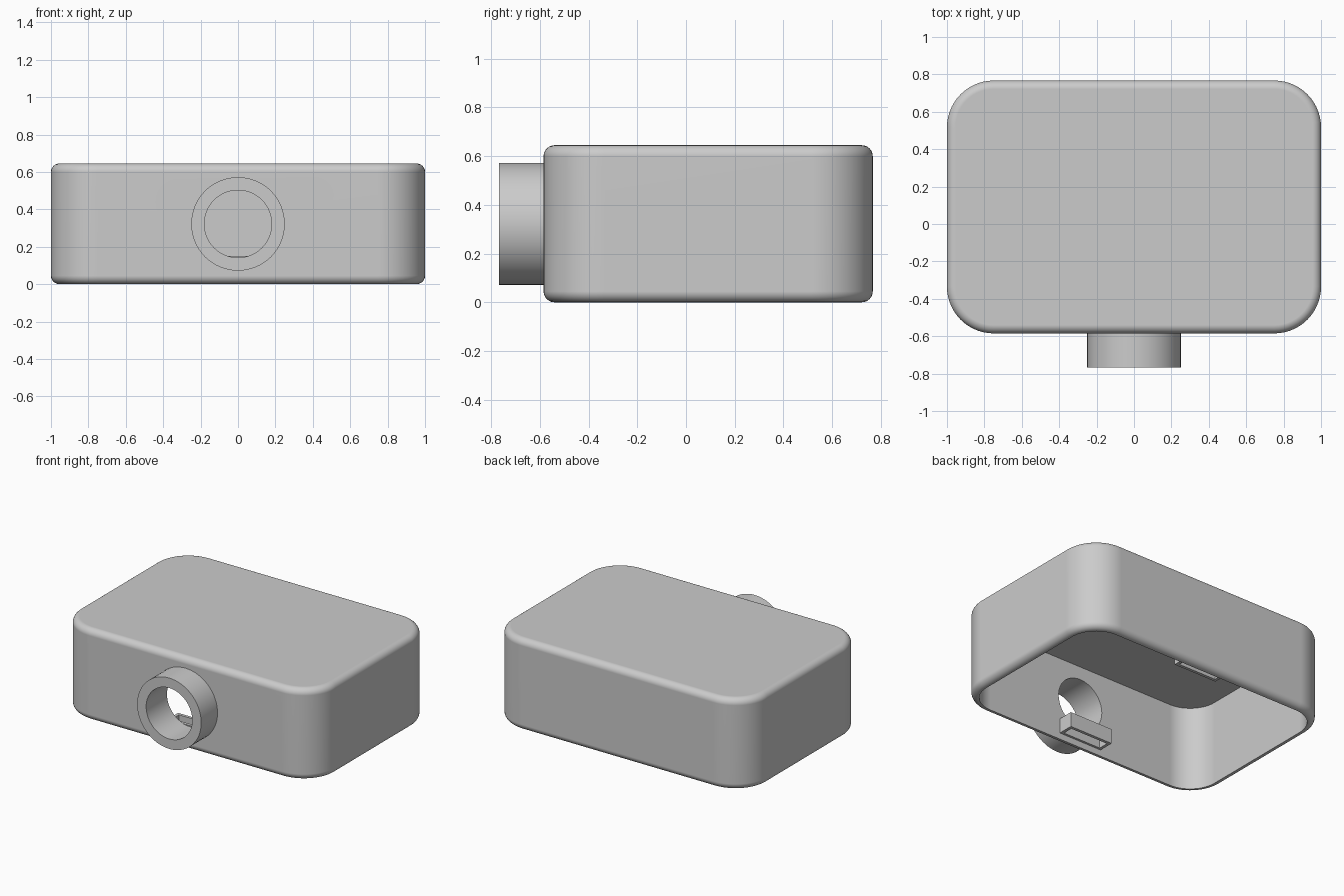
import bpy, bmesh, math
from mathutils import Matrix, Vector

cube = bpy.data.objects.get("Cube")
if cube:
    bpy.data.objects.remove(cube, do_unlink=True)

# Overall sizes
FRONT, BACK, HEIGHT = -0.585, 0.767, 0.645
WALL, FILLET, CORNER = 0.05, 0.045, 0.25
TUBE_Z, TUBE_R, BORE_R, TUBE_END = 0.322, 0.25, 0.18, -0.767

grey = bpy.data.materials.new("grey_plastic")
grey.use_nodes = True
color = (0.6, 0.6, 0.6, 1)
grey.diffuse_color = color
grey.node_tree.nodes["Principled BSDF"].inputs["Base Color"].default_value = color


def make_object(name, bm):
    bmesh.ops.recalc_face_normals(bm, faces=bm.faces)
    mesh = bpy.data.meshes.new(name)
    bm.to_mesh(mesh)
    bm.free()
    mesh.materials.append(grey)
    obj = bpy.data.objects.new(name, mesh)
    bpy.context.collection.objects.link(obj)
    return obj


def box(low, high):
    bm = bmesh.new()
    low, high = Vector(low), Vector(high)
    place = Matrix.Translation((low + high) / 2) @ Matrix.Diagonal((*(high - low), 1))
    bmesh.ops.create_cube(bm, size=1, matrix=place)
    return bm


def rounded_box(name, low, high, corner, fillet=0):
    bm = box(low, high)
    uprights = [e for e in bm.edges if abs(e.verts[0].co.z - e.verts[1].co.z) > 0.1]
    bmesh.ops.bevel(bm, geom=uprights, offset=corner, segments=14, profile=0.5, affect='EDGES')
    if fillet:
        rims = [e for e in bm.edges if abs(e.verts[0].co.z - e.verts[1].co.z) < 1e-4]
        bmesh.ops.bevel(bm, geom=rims, offset=fillet, segments=6, profile=0.5, affect='EDGES')
    return make_object(name, bm)


def cut(target, cutter):
    cutter.hide_render = True
    mod = target.modifiers.new("cut", 'BOOLEAN')
    mod.operation, mod.solver, mod.object = 'DIFFERENCE', 'EXACT', cutter
    bpy.context.view_layer.objects.active = target
    bpy.ops.object.modifier_apply(modifier=mod.name)
    bpy.data.objects.remove(cutter, do_unlink=True)


def smooth(obj):
    bpy.ops.object.select_all(action='DESELECT')
    obj.select_set(True)
    bpy.context.view_layer.objects.active = obj
    bpy.ops.object.shade_smooth_by_angle(angle=math.radians(30))
    mod = obj.modifiers.new("even_normals", 'WEIGHTED_NORMAL')
    mod.keep_sharp = True


# Housing shell, open underneath
housing = rounded_box("housing", (-1, FRONT, 0), (1, BACK, HEIGHT), CORNER, FILLET)
cut(housing, rounded_box("cavity_cutter", (WALL - 1, FRONT + WALL, -0.2),
                         (1 - WALL, BACK - WALL, HEIGHT - WALL), CORNER - WALL))

# Round opening in the front wall
bm = bmesh.new()
turn = Matrix.Translation((0, FRONT, TUBE_Z)) @ Matrix.Rotation(math.pi / 2, 4, 'X')
bmesh.ops.create_cone(bm, cap_ends=True, segments=64, radius1=0.215, radius2=0.215,
                      depth=0.3, matrix=turn)
cut(housing, make_object("opening_cutter", bm))
smooth(housing)

# Front tube, a rectangular section spun about its axis
bm = bmesh.new()
section = [(BORE_R, TUBE_END), (TUBE_R, TUBE_END), (TUBE_R, FRONT + 0.02),
           (0.215, FRONT + 0.02), (0.215, FRONT + WALL), (BORE_R, FRONT + WALL)]
verts = [bm.verts.new((r, y, TUBE_Z)) for r, y in section]
edges = [bm.edges.new((v, verts[i - 1])) for i, v in enumerate(verts)]
bmesh.ops.spin(bm, geom=verts + edges, cent=(0, 0, TUBE_Z), axis=(0, 1, 0),
               angle=2 * math.pi, steps=64, use_merge=True)
bmesh.ops.remove_doubles(bm, verts=bm.verts, dist=1e-5)
smooth(make_object("front_tube", bm))


# Slotted loops low on the inner front and back walls
def strap_loop(name, y_low, y_high):
    bm = box((-0.17, y_low, 0.045), (0.17, y_high, 0.15))
    bm.normal_update()
    ends = [f for f in bm.faces if abs(f.normal.z) > 0.9]
    bmesh.ops.inset_individual(bm, faces=ends, thickness=0.03)
    rims = [e for f in ends for e in f.edges]
    bmesh.ops.delete(bm, geom=ends, context='FACES_ONLY')
    bmesh.ops.bridge_loops(bm, edges=rims)
    make_object(name, bm)


strap_loop("front_strap_loop", FRONT + WALL - 0.005, FRONT + WALL + 0.11)
strap_loop("back_strap_loop", BACK - WALL - 0.11, BACK - WALL + 0.005)
